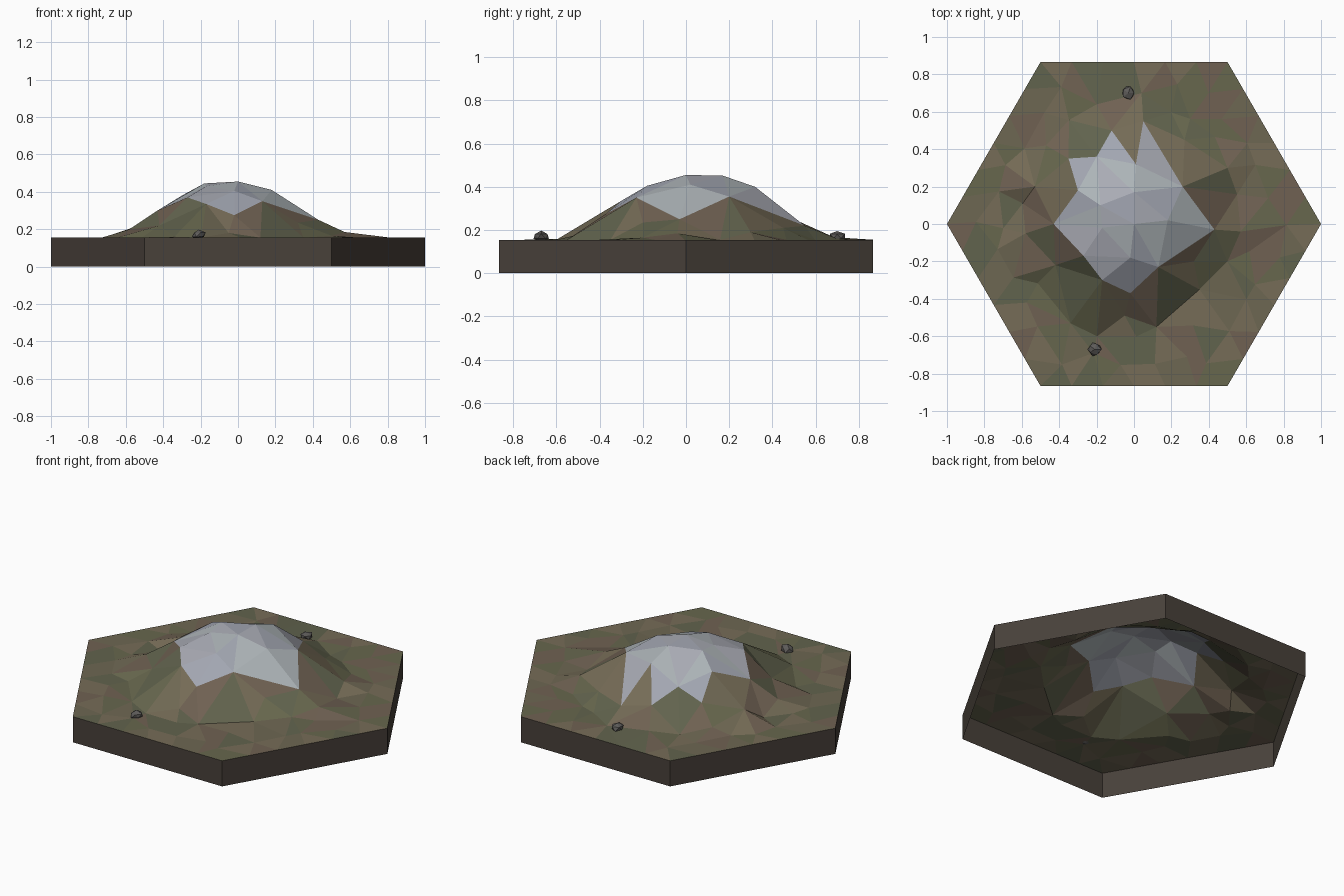
import bpy, bmesh, math, random
from mathutils import Vector
from mathutils.geometry import delaunay_2d_cdt

if "Cube" in bpy.data.objects:
    bpy.data.objects.remove(bpy.data.objects["Cube"])

random.seed(4)
TOP = 0.155
N = 6  # grid steps along each hexagon side


def material(name, rgb):
    m = bpy.data.materials.new(name)
    m.diffuse_color = (*rgb, 1)
    m.use_nodes = True
    m.node_tree.nodes["Principled BSDF"].inputs["Base Color"].default_value = m.diffuse_color
    return m


def make_object(name, bm, mats):
    me = bpy.data.meshes.new(name)
    bm.to_mesh(me)
    bm.free()
    for m in mats:
        me.materials.append(m)
    ob = bpy.data.objects.new(name, me)
    bpy.context.collection.objects.link(ob)
    return ob


earth = [material(f"earth_{i}", c) for i, c in enumerate([
    (.155, .135, .085), (.135, .135, .075), (.16, .12, .085), (.12, .125, .075), (.18, .15, .095)])]
snow = [material(f"snow_{i}", c) for i, c in enumerate([
    (.40, .41, .46), (.36, .38, .44), (.42, .46, .48)])]
soil = material("soil", (.065, .052, .042))
rock = material("rock", (.11, .105, .10))

# Mound: summit, snow edge, then foot points
summit = [(0, 0, .455), (.0, .17, .452), (-.18, .1, .445), (.01, .32, .4), (.18, .02, .41),
          (-.02, -.18, .405), (-.17, -.02, .43)]
snow_edge = [(-.43, 0, .3), (-.27, -.17, .37), (-.17, -.3, .335), (-.02, -.37, .275), (.13, -.23, .35),
             (.43, -.03, .25), (.26, .2, .355), (.05, .55, .22), (.01, .32, .4),
             (-.12, .5, .25), (-.2, .36, .33), (-.35, .35, .27), (-.3, .18, .38)]
foot = [(-.58, -.05, .2), (-.42, -.22, .22), (-.34, -.53, .16), (-.05, -.49, .18), (.12, -.55, TOP),
        (.35, -.35, TOP), (.5, -.2, .165), (.57, -.04, .185), (.5, .3, .19), (.27, .45, .21),
        (-.2, .64, .17), (-.47, .42, .18), (-.53, .2, .22), (.04, .7, .16), (.32, -.2, .235)]
mound = list(dict.fromkeys(summit + snow_edge + foot))

# Hexagon rim and jittered flat ground points
corners = [Vector((math.cos(i * math.pi / 3), math.sin(i * math.pi / 3))) for i in range(6)]
rim = [corners[i].lerp(corners[(i + 1) % 6], k / N) for i in range(6) for k in range(N)]
pts = [(p.x, p.y, TOP) for p in rim]
for r in range(1, N):
    for i in range(6):
        for k in range(r):
            p = corners[i].lerp(corners[(i + 1) % 6], k / r) * r / N
            p += Vector((random.uniform(-.035, .035), random.uniform(-.035, .035)))
            if p.length > .56 and all((p - Vector(m[:2])).length > .11 for m in mound):
                pts.append((p.x, p.y, TOP))
pts += mound


def inside(p, poly):
    hit = False
    for a, b in zip(poly, poly[1:] + poly[:1]):
        if (a[1] > p.y) != (b[1] > p.y) and p.x < (b[0] - a[0]) * (p.y - a[1]) / (b[1] - a[1]) + a[0]:
            hit = not hit
    return hit


# Ground surface: triangulated, with the snow outline kept as edges
nr = len(rim)
idx = [pts.index(p) for p in snow_edge]
edges = [(i, (i + 1) % nr) for i in range(nr)] + list(zip(idx, idx[1:] + idx[:1]))
vs, _, faces, orig, _, _ = delaunay_2d_cdt([Vector(p[:2]) for p in pts], edges, [], 1, 1e-5)
bm = bmesh.new()
verts = [bm.verts.new((v.x, v.y, pts[o[0]][2] if o else TOP)) for v, o in zip(vs, orig)]
for f in faces:
    face = bm.faces.new([verts[i] for i in f])
    if inside(face.calc_center_median(), snow_edge):
        face.material_index = len(earth) + random.randrange(len(snow))
    else:
        face.material_index = random.randrange(len(earth))
make_object("ground_and_mound", bm, earth + snow)

# Side walls, open underneath
bm = bmesh.new()
low = [bm.verts.new((c.x, c.y, 0)) for c in corners]
high = [bm.verts.new((c.x, c.y, TOP)) for c in corners]
for i in range(6):
    j = (i + 1) % 6
    bm.faces.new((low[i], low[j], high[j], high[i]))
make_object("side_walls", bm, [soil])

# Loose stones
for n, (x, y) in enumerate([(-.21, -.67), (-.03, .7)]):
    bm = bmesh.new()
    bmesh.ops.create_icosphere(bm, subdivisions=1, radius=.037)
    for v in bm.verts:
        v.co *= random.uniform(.85, 1.15)
        v.co.z *= .65
    make_object(f"stone_{n + 1}", bm, [rock]).location = (x, y, TOP + .016)
